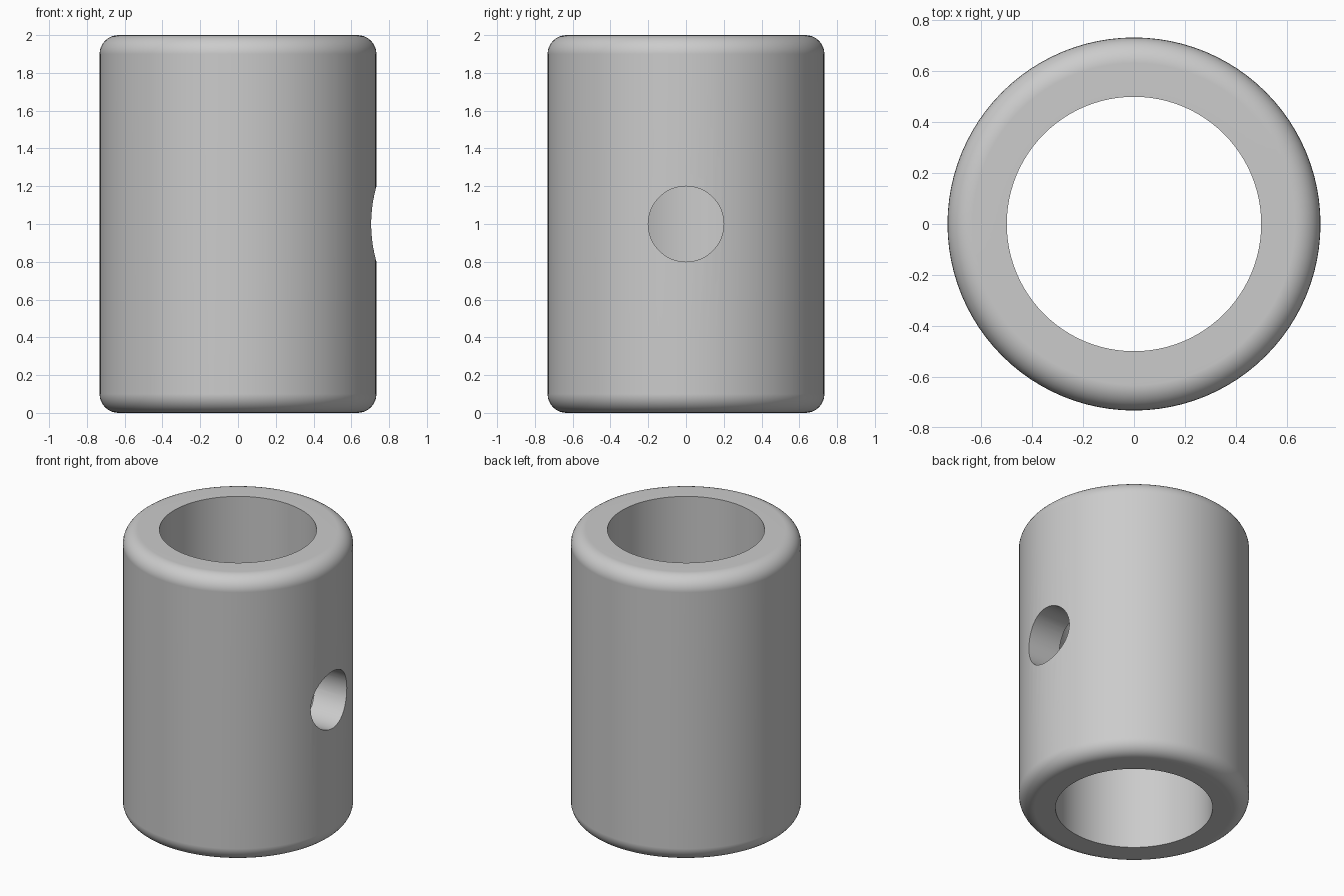
import bpy, bmesh, math
from mathutils import Matrix

OUTER, INNER, HEIGHT, ROUND = 0.733, 0.5, 2.0, 0.1
HOLE = 0.2
SIDES, STEPS = 96, 8

cube = bpy.data.objects.get("Cube")
if cube:
    bpy.data.objects.remove(cube, do_unlink=True)

grey = bpy.data.materials.new("light grey")
grey.use_nodes = True
colour = (0.6, 0.6, 0.6, 1)
grey.diffuse_color = colour
grey.node_tree.nodes["Principled BSDF"].inputs["Base Color"].default_value = colour


def add_object(name, bm):
    bmesh.ops.recalc_face_normals(bm, faces=bm.faces)
    mesh = bpy.data.meshes.new(name)
    bm.to_mesh(mesh)
    bm.free()
    mesh.materials.append(grey)
    obj = bpy.data.objects.new(name, mesh)
    bpy.context.collection.objects.link(obj)
    return obj


# Wall profile: straight bore, outer corners rounded at both ends
arc = [(OUTER - ROUND + ROUND * math.sin(a), ROUND - ROUND * math.cos(a))
       for a in (math.pi / 2 * i / STEPS for i in range(STEPS + 1))]
profile = [(INNER, 0)] + arc + [(r, HEIGHT - z) for r, z in reversed(arc)] + [(INNER, HEIGHT)]

# Sleeve: profile turned around z
bm = bmesh.new()
rings = []
for s in range(SIDES):
    a = 2 * math.pi * s / SIDES
    rings.append([bm.verts.new((r * math.cos(a), r * math.sin(a), z)) for r, z in profile])
for s in range(SIDES):
    here, there = rings[s], rings[(s + 1) % SIDES]
    for i in range(len(profile)):
        j = (i + 1) % len(profile)
        bm.faces.new((here[i], there[i], there[j], here[j]))
sleeve = add_object("sleeve", bm)

# Cross hole through the +x wall only
bm = bmesh.new()
bmesh.ops.create_cone(bm, cap_ends=True, segments=64, radius1=HOLE, radius2=HOLE, depth=0.8,
                      matrix=Matrix.Translation((0.6, 0, HEIGHT / 2)) @ Matrix.Rotation(math.pi / 2, 4, "Y"))
cutter = add_object("hole_cutter", bm)
cutter.hide_render = True

bpy.ops.object.select_all(action="DESELECT")
sleeve.select_set(True)
bpy.context.view_layer.objects.active = sleeve
cut = sleeve.modifiers.new("cross hole", "BOOLEAN")
cut.operation = "DIFFERENCE"
cut.solver = "EXACT"
cut.object = cutter
bpy.ops.object.modifier_apply(modifier=cut.name)
bpy.data.objects.remove(cutter, do_unlink=True)

# Smooth walls, crisp bore and hole rims, flat end faces
bpy.ops.object.shade_smooth_by_angle(angle=math.radians(30))
weighted = sleeve.modifiers.new("flat ends", "WEIGHTED_NORMAL")
weighted.keep_sharp = True
